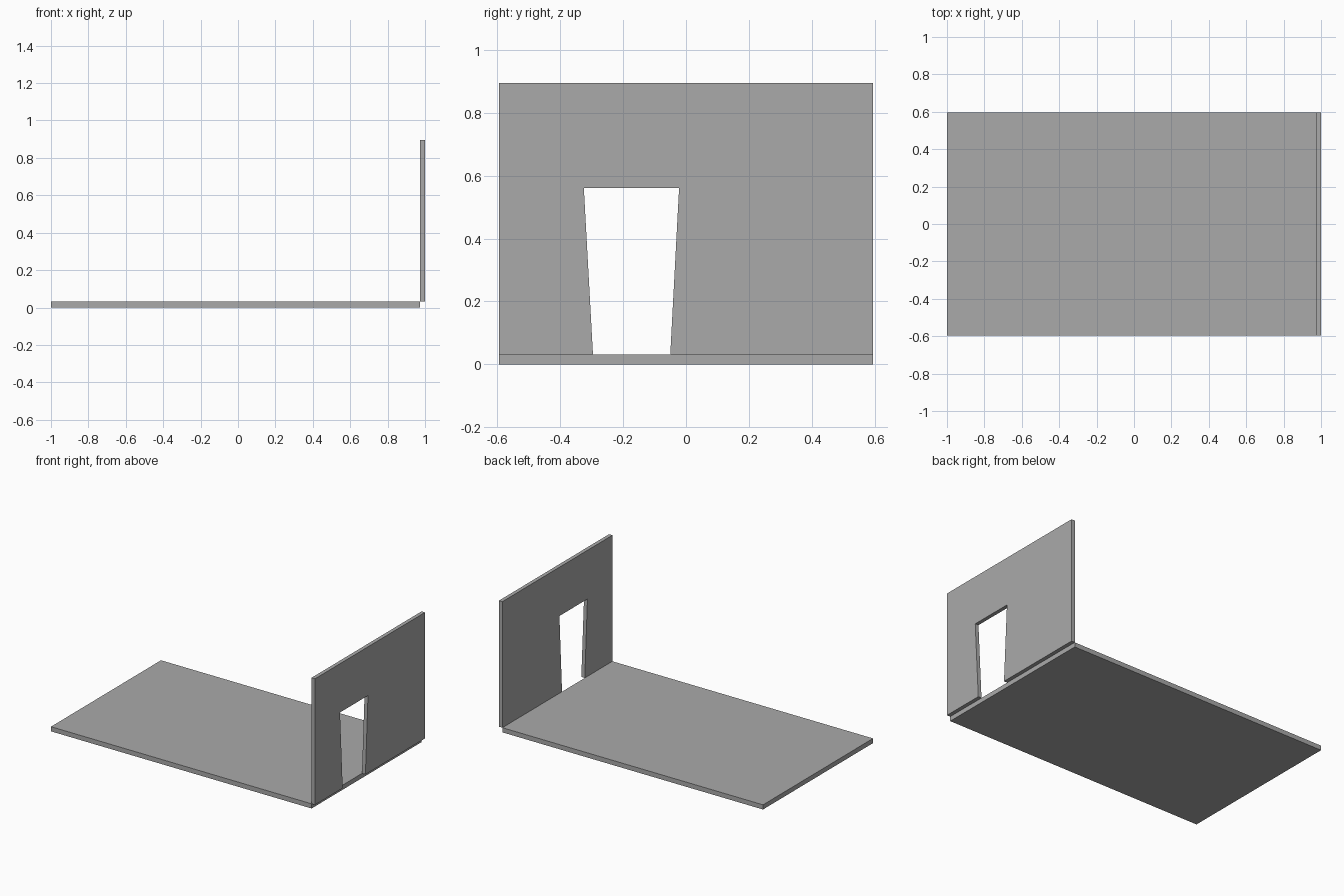
import bpy
import bmesh

cube = bpy.data.objects.get("Cube")
if cube:
    bpy.data.objects.remove(cube, do_unlink=True)

FLOOR_TOP, WALL_TOP = 0.032, 0.895
HALF_DEPTH = 0.595
WALL_INNER, WALL_OUTER = 0.974, 1.0

grey = bpy.data.materials.new("plain grey")
grey.use_nodes = True
grey.diffuse_color = (0.4, 0.4, 0.4, 1)
grey.node_tree.nodes["Principled BSDF"].inputs["Base Color"].default_value = grey.diffuse_color


def extrude_along_x(name, outline, x0, x1):
    """Make a solid from a (y, z) outline, spanning x0 to x1."""
    bm = bmesh.new()
    face = bm.faces.new([bm.verts.new((x0, y, z)) for y, z in outline])
    grown = bmesh.ops.extrude_face_region(bm, geom=[face])["geom"]
    moved = [v for v in grown if isinstance(v, bmesh.types.BMVert)]
    bmesh.ops.translate(bm, verts=moved, vec=(x1 - x0, 0, 0))
    bmesh.ops.recalc_face_normals(bm, faces=bm.faces)
    mesh = bpy.data.meshes.new(name)
    bm.to_mesh(mesh)
    bm.free()
    mesh.materials.append(grey)
    obj = bpy.data.objects.new(name, mesh)
    bpy.context.collection.objects.link(obj)
    return obj


# Floor slab, ending at the wall's inner face
extrude_along_x("floor", [(-HALF_DEPTH, 0), (HALF_DEPTH, 0),
                          (HALF_DEPTH, FLOOR_TOP), (-HALF_DEPTH, FLOOR_TOP)],
                -1.0, WALL_INNER)

# End wall with a doorway that widens upwards and is open at the bottom
doorway = [(-0.296, FLOOR_TOP), (-0.325, 0.561), (-0.022, 0.561), (-0.05, FLOOR_TOP)]
wall_outline = [(-HALF_DEPTH, FLOOR_TOP), *doorway, (HALF_DEPTH, FLOOR_TOP),
                (HALF_DEPTH, WALL_TOP), (-HALF_DEPTH, WALL_TOP)]
extrude_along_x("end_wall", wall_outline, WALL_INNER, WALL_OUTER)
